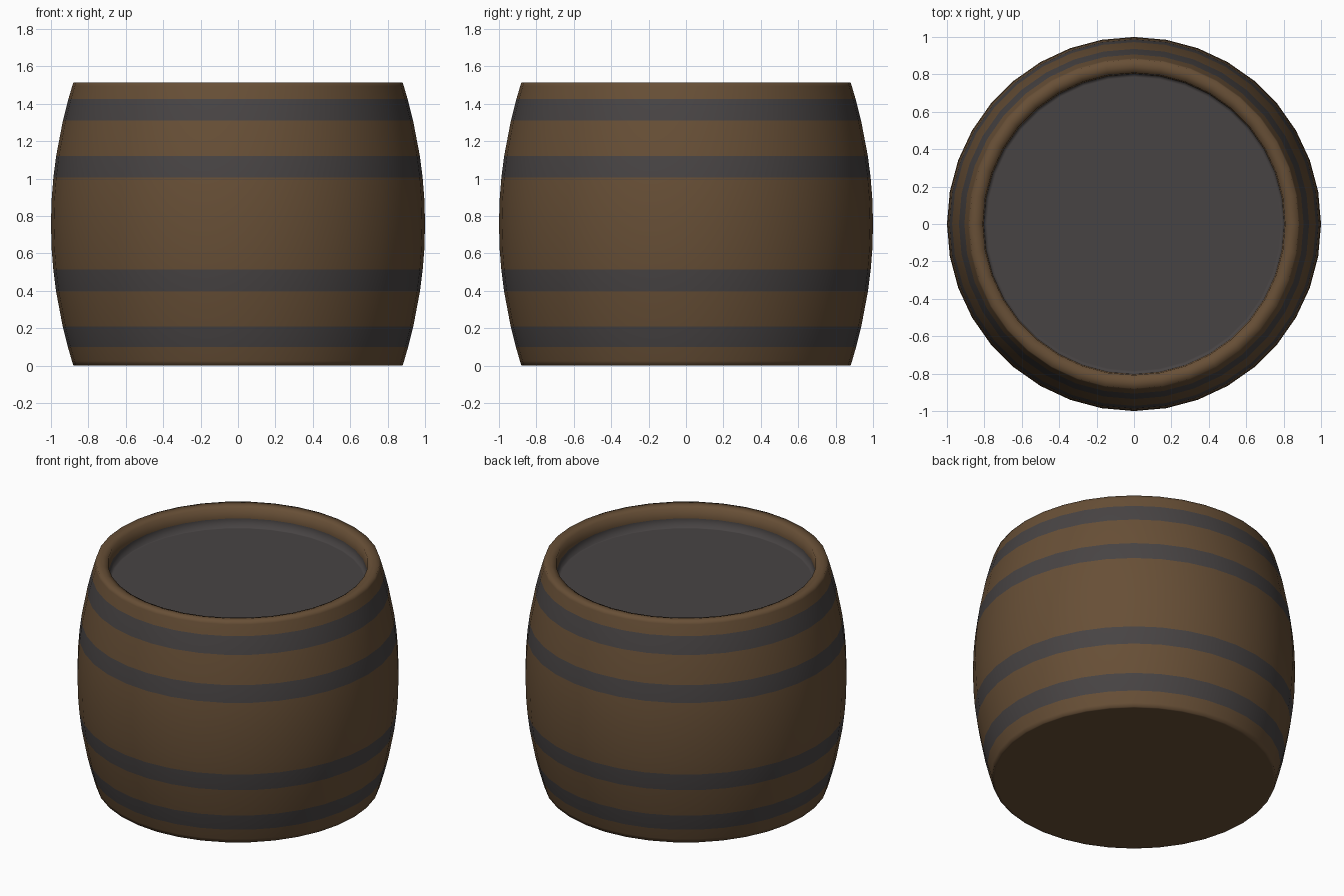
import bpy, bmesh, math

SIDES = 36
HEIGHT = 1.515
MID = HEIGHT / 2
STAIN_Z = 1.435  # where the recess wall turns from wood to grey
LID_Z = 1.375

old = bpy.data.objects.get("Cube")
if old:
    bpy.data.objects.remove(old, do_unlink=True)


def flat_material(name, rgb):
    mat = bpy.data.materials.new(name)
    mat.use_nodes = True
    mat.diffuse_color = (*rgb, 1)
    bsdf = mat.node_tree.nodes["Principled BSDF"]
    bsdf.inputs["Base Color"].default_value = (*rgb, 1)
    bsdf.inputs["Roughness"].default_value = 0.8
    return mat


wood = flat_material("brown wood", (0.136, 0.078, 0.037))
iron = flat_material("dark grey iron", (0.064, 0.057, 0.057))


def lathe(name, profile, mats, rule, cap_start=False, cap_end=False):
    """Revolve (radius, height) points around z; rule picks a face's material."""
    bm = bmesh.new()
    rings = []
    for r, z in profile:
        angles = [math.tau * i / SIDES for i in range(SIDES)]
        rings.append([bm.verts.new((r * math.cos(a), r * math.sin(a), z)) for a in angles])
    for low, high in zip(rings, rings[1:]):
        for i in range(SIDES):
            j = (i + 1) % SIDES
            bm.faces.new((low[i], low[j], high[j], high[i]))
    if cap_start:
        bm.faces.new(list(reversed(rings[0])))
    if cap_end:
        bm.faces.new(rings[-1])
    for face in bm.faces:
        face.smooth = True
        face.material_index = rule(face.calc_center_median())
    mesh = bpy.data.meshes.new(name)
    bm.to_mesh(mesh)
    bm.free()
    for mat in mats:
        mesh.materials.append(mat)
    obj = bpy.data.objects.new(name, mesh)
    bpy.context.collection.objects.link(obj)


# Bulging staves with four painted hoops
hoops = [(0.10, 0.21), (0.40, 0.515), (1.005, 1.12), (1.31, 1.425)]
heights = [0, 0.025, 0.62, MID, 0.89, 1.495, HEIGHT]
heights = sorted(heights + [z for hoop in hoops for z in hoop])
staves = [(1 - 0.12 * ((z - MID) / MID) ** 2, z) for z in heights]

# Flat base, rounded rim, recess wall and sunken lid
base = [(0.865, 0)]
rim = [(0.84, HEIGHT), (0.808, HEIGHT - 0.01), (0.803, STAIN_Z)]
lid = [(0.80, LID_Z), (0.785, LID_Z)]


def paint(c):
    r = math.hypot(c.x, c.y)
    if r > 0.86:
        return int(any(low < c.z < high for low, high in hoops))
    return int(0.5 < c.z < STAIN_Z)


lathe("barrel", base + staves + rim + lid, [wood, iron], paint, True, True)
